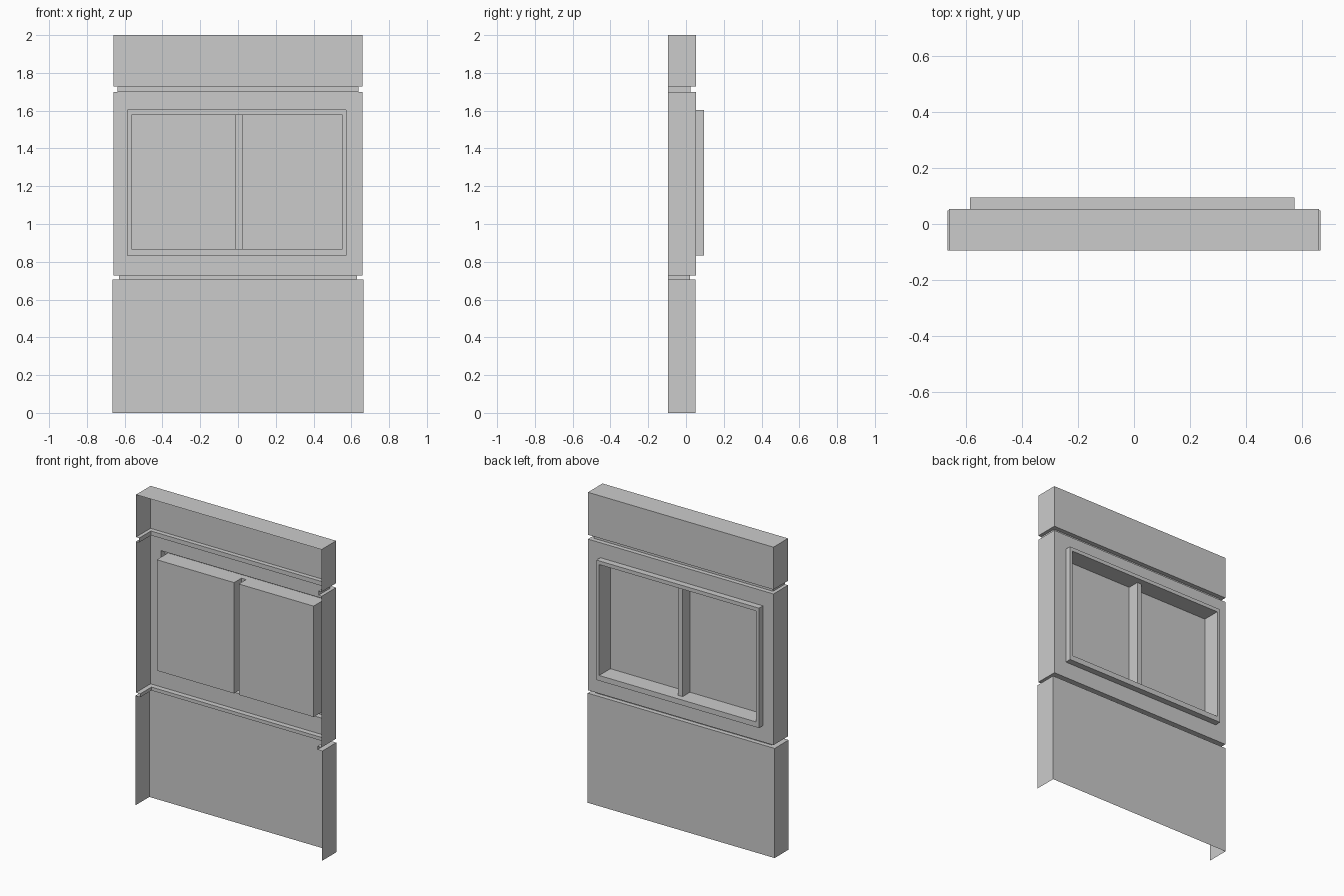
import bpy

if "Cube" in bpy.data.objects:
    bpy.data.objects.remove(bpy.data.objects["Cube"])

FRONT, WALL, RIDGE, PANE = -0.094, 0.054, 0.094, -0.02


def make_object(name, faces):
    """Build one sheet object from corner loops, welding shared corners."""
    index, polys = {}, []
    for face in faces:
        polys.append([index.setdefault(tuple(round(c, 5) for c in p), len(index))
                      for p in face])
    mesh = bpy.data.meshes.new(name)
    mesh.from_pydata(list(index), [], polys)
    obj = bpy.data.objects.new(name, mesh)
    bpy.context.collection.objects.link(obj)
    return obj


def u_profile(half, back, z):
    return [(-half, FRONT, z), (-half, back, z), (half, back, z), (half, FRONT, z)]


def rect(x0, x1, z0, z1, y):
    return [(x0, y, z0), (x1, y, z0), (x1, y, z1), (x0, y, z1)]


def bridge(a, b, closed=True):
    n = len(a)
    return [[a[(i + 1) % n], a[i], b[i], b[(i + 1) % n]]
            for i in range(n if closed else n - 1)]


# Window outlines: x0, x1, z0, z1
outer = (-0.585, 0.572, 0.832, 1.603)
inner = (-0.564, 0.552, 0.866, 1.579)
mull = (-0.014, 0.020)

# Open-fronted wall shell: three panels separated by two recessed seams
levels = [(0.665, 0.049, 0.0), (0.665, 0.049, 0.705),
          (0.630, 0.020, 0.705), (0.630, 0.020, 0.727),
          (0.660, WALL, 0.727), (0.660, WALL, 1.699),
          (0.637, 0.025, 1.699), (0.637, 0.025, 1.727),
          (0.660, WALL, 1.727), (0.660, WALL, 2.0)]
loops = [u_profile(*lv) for lv in levels]
shell = []
for k in range(len(loops) - 1):
    strip = bridge(loops[k], loops[k + 1], closed=False)
    if k == 4:  # middle panel: back face is replaced by the window surround
        strip.pop(1)
        shell += bridge(rect(-0.66, 0.66, 0.727, 1.699, WALL), rect(*outer, WALL))
    shell += strip
shell.append(list(reversed(loops[-1])))  # top cap
make_object("wall_panel", shell)

# Raised window frame, stepping back in to the mullion level
rings = [rect(*outer, WALL), rect(*outer, RIDGE), rect(*inner, RIDGE), rect(*inner, WALL)]
frame = [f for a, b in zip(rings, rings[1:]) for f in bridge(a, b)]
make_object("window_frame", frame)

# Mullion face and the two recessed panes
make_object("window_mullion", [rect(*mull, *inner[2:], WALL)[::-1]])
for side, x0, x1 in (("left", inner[0], mull[0]), ("right", mull[1], inner[1])):
    top, deep = rect(x0, x1, *inner[2:], WALL), rect(x0, x1, *inner[2:], PANE)
    make_object("window_pane_" + side, bridge(top, deep) + [deep[::-1]])
